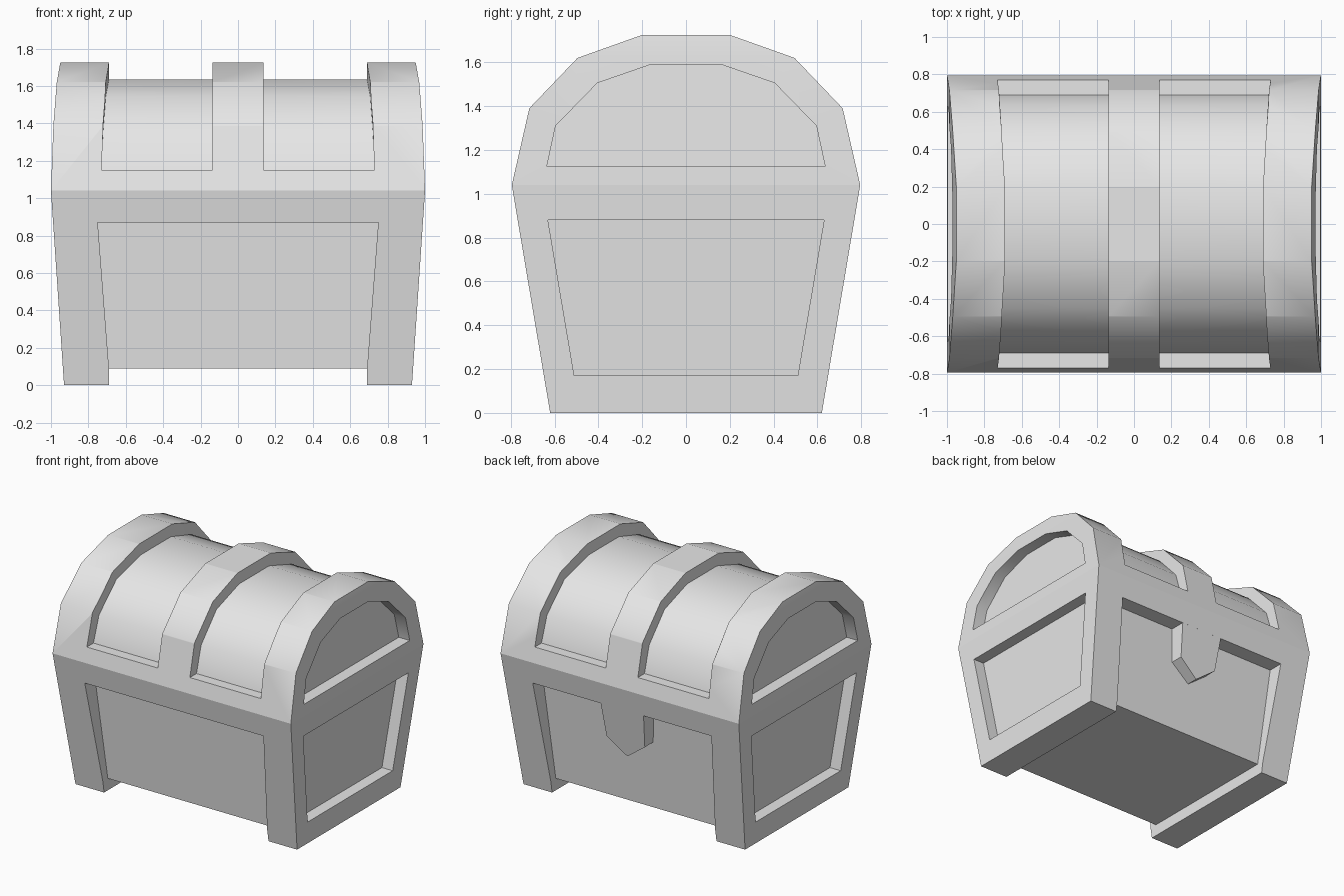
import bpy
import bmesh
import math

cube = bpy.data.objects.get("Cube")
if cube:
    bpy.data.objects.remove(cube, do_unlink=True)

grey = bpy.data.materials.new("plain_grey")
grey.use_nodes = True
COLOUR = (0.8, 0.8, 0.8, 1.0)
grey.diffuse_color = COLOUR
for node in grey.node_tree.nodes:
    if node.type == 'BSDF_PRINCIPLED':
        node.inputs["Base Color"].default_value = COLOUR


def loft(name, loop_a, loop_b):
    """Solid between two matching symmetric loops, capped by strips."""
    bm = bmesh.new()
    a = [bm.verts.new(p) for p in loop_a]
    b = [bm.verts.new(p) for p in loop_b]
    n = len(a)
    for i in range(n):
        j = (i + 1) % n
        bm.faces.new((a[i], a[j], b[j], b[i]))
    for ring in (a, b):
        for i in range((n - 1) // 2):
            ids = dict.fromkeys((i, i + 1, n - 2 - i, n - 1 - i))
            bm.faces.new([ring[k] for k in ids])
    bmesh.ops.recalc_face_normals(bm, faces=bm.faces)
    mesh = bpy.data.meshes.new(name)
    bm.to_mesh(mesh)
    bm.free()
    mesh.materials.append(grey)
    ob = bpy.data.objects.new(name, mesh)
    bpy.context.collection.objects.link(ob)
    return ob


def cut(target, cutter):
    """Subtract the cutter from the target and discard it."""
    cutter.hide_render = True
    mod = target.modifiers.new("cut", 'BOOLEAN')
    mod.operation = 'DIFFERENCE'
    mod.solver = 'EXACT'
    mod.object = cutter
    bpy.context.view_layer.objects.active = target
    bpy.ops.object.modifier_apply(modifier=mod.name)
    bpy.data.objects.remove(cutter, do_unlink=True)


def mirror(half):
    """Complete a half outline with its mirrored points."""
    return half + [(-u, z) for u, z in reversed(half)]


def rect(x, y, z):
    return [(-x, -y, z), (x, -y, z), (x, y, z), (-x, y, z)]


# Tapered box
body = loft("chest_body", rect(0.93, 0.62, 0), rect(1.0, 0.795, 1.04))

# Gap between the two feet
cut(body, loft("foot_gap", rect(0.69, 1.2, -0.1), rect(0.69, 1.2, 0.09)))

# Recessed panels on front and back, open at the bottom
long_panel = mirror([(0.687, 0.05), (0.75, 0.87)])
for s in (-1, 1):
    cut(body, loft("long_panel_cutter",
                   [(x, s * (0.567 + 0.09 * z), z) for x, z in long_panel],
                   [(x, s * 1.2, z) for x, z in long_panel]))

# Recessed panels on both ends
end_panel = mirror([(0.51, 0.17), (0.63, 0.88)])
for s in (-1, 1):
    cut(body, loft("end_panel_cutter",
                   [(s * (0.84 + 0.067 * z), y, z) for y, z in end_panel],
                   [(s * 1.3, y, z) for y, z in end_panel]))

# Faceted barrel lid with ends leaning in
lid_half = [(0.795, 1.04), (0.715, 1.39), (0.495, 1.62), (0.2, 1.725)]
lid_ends = [1.0, 0.987, 0.969, 0.95]
outline = mirror(lid_half)
ends = lid_ends + lid_ends[::-1]
lid = loft("chest_lid",
           [(-x, y, z) for x, (y, z) in zip(ends, outline)],
           [(x, y, z) for x, (y, z) in zip(ends, outline)])

# Arched recesses between the three lid bands
inner = mirror([(0.69, 1.15), (0.635, 1.345), (0.45, 1.545), (0.18, 1.635)])
outer = mirror([(1.0, 1.15), (0.95, 1.5), (0.62, 1.85), (0.25, 2.0)])
arch = inner + outer[::-1]
edge_half = [0.73, 0.722, 0.707, 0.69]
edge = edge_half + edge_half[::-1]
edge = edge + edge[::-1]
for s in (-1, 1):
    cut(lid, loft("lid_recess_cutter",
                  [(s * 0.135, y, z) for y, z in arch],
                  [(s * x, y, z) for x, (y, z) in zip(edge, arch)]))

# Arched recesses in the lid ends
end_arch = mirror([(0.635, 1.125), (0.595, 1.31), (0.405, 1.505), (0.16, 1.59)])
for s in (-1, 1):
    cut(lid, loft("lid_end_cutter",
                  [(s * (0.961 - 0.05 * z), y, z) for y, z in end_arch],
                  [(s * 1.3, y, z) for y, z in end_arch]))

# Pointed latch hanging from the rear rail
tag = [(0.18, 0.87), (0.16, 0.61), (0.0, 0.49), (-0.16, 0.61), (-0.18, 0.87)]
latch = loft("rear_latch",
             [(x, 0.57, z) for x, z in tag],
             [(x, 0.62 + 0.168 * z, z) for x, z in tag])

# Smooth the curve of the lid, keep its corners sharp
bpy.ops.object.select_all(action='DESELECT')
lid.select_set(True)
bpy.context.view_layer.objects.active = lid
bpy.ops.object.shade_smooth_by_angle(angle=math.radians(36))
lid.select_set(False)
